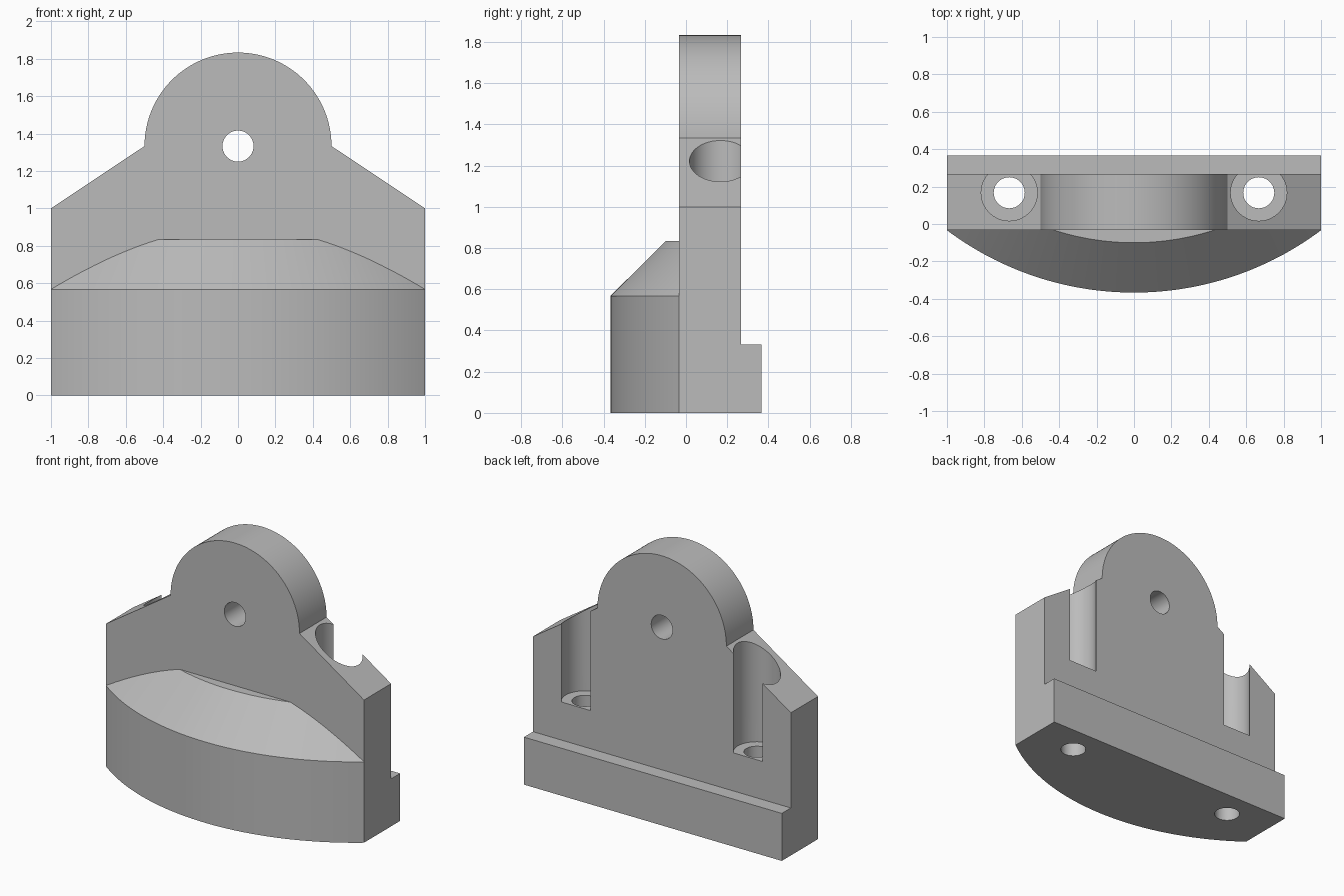
import bpy, bmesh
from math import sin, cos, pi, asin, radians
from mathutils import Matrix, Vector

cube = bpy.data.objects.get("Cube")
if cube:
    bpy.data.objects.remove(cube, do_unlink=True)

grey = bpy.data.materials.new("plain grey")
grey.use_nodes = True
grey.diffuse_color = (0.5, 0.5, 0.5, 1)
grey.node_tree.nodes["Principled BSDF"].inputs["Base Color"].default_value = grey.diffuse_color

FRONT, BACK = -0.033, 0.267      # faces of the upright plate
EYE_Z, EYE_R = 1.333, 0.5        # rounded top
HOLE_R = 0.083


def finish(name, bm):
    bmesh.ops.recalc_face_normals(bm, faces=bm.faces)
    mesh = bpy.data.meshes.new(name)
    bm.to_mesh(mesh)
    bm.free()
    mesh.materials.append(grey)
    obj = bpy.data.objects.new(name, mesh)
    bpy.context.collection.objects.link(obj)
    return obj


def extruded(name, points, offset):
    bm = bmesh.new()
    face = bm.faces.new([bm.verts.new(p) for p in points])
    grown = bmesh.ops.extrude_face_region(bm, geom=[face])["geom"]
    bmesh.ops.translate(bm, vec=offset, verts=[v for v in grown if isinstance(v, bmesh.types.BMVert)])
    return finish(name, bm)


def cylinder(name, radius, start, end):
    start, end = Vector(start), Vector(end)
    axis = end - start
    turn = axis.to_track_quat('Z', 'Y').to_matrix().to_4x4()
    bm = bmesh.new()
    bmesh.ops.create_cone(bm, cap_ends=True, segments=64, radius1=radius, radius2=radius,
                          depth=axis.length, matrix=Matrix.Translation((start + end) / 2) @ turn)
    return finish(name, bm)


def combine(target, tool, operation):
    mod = target.modifiers.new(tool.name, 'BOOLEAN')
    mod.operation, mod.object, mod.solver = operation, tool, 'EXACT'
    bpy.context.view_layer.objects.active = target
    bpy.ops.object.modifier_apply(modifier=mod.name)
    bpy.data.objects.remove(tool, do_unlink=True)


# Upright plate with sloped shoulders and a round top
arc = [(EYE_R * cos(pi * i / 64), FRONT, EYE_Z + EYE_R * sin(pi * i / 64)) for i in range(65)]
outline = [(-1, FRONT, 0), (1, FRONT, 0), (1, FRONT, 1)] + arc + [(-1, FRONT, 1)]
bracket = extruded("mounting_bracket", outline, (0, BACK - FRONT, 0))

# Rear foot strip, overlapping the plate
foot = extruded("rear_foot", [(-1, 0.1, 0), (1, 0.1, 0), (1, 0.367, 0), (-1, 0.367, 0)], (0, 0, 0.333))
combine(bracket, foot, 'UNION')

# Bowed front with a conical bevel, swept about a vertical axis behind the plate
AXIS_Y, STEPS = 1.3, 64
HALF = asin(0.6)
profile = [(1.3, 0), (1.6667, 0), (1.6667, 0.567), (1.4, 0.833), (1.3, 0.833)]
bm = bmesh.new()
rings = []
for i in range(STEPS + 1):
    a = HALF * (2 * i / STEPS - 1)
    rings.append([bm.verts.new((r * sin(a), AXIS_Y - r * cos(a), z)) for r, z in profile])
for a, b in zip(rings, rings[1:]):
    for k in range(len(profile)):
        n = (k + 1) % len(profile)
        bm.faces.new((a[k], a[n], b[n], b[k]))
bm.faces.new(rings[0])
bm.faces.new(rings[-1])
combine(bracket, finish("bowed_front", bm), 'UNION')

# Pivot hole through the round top
combine(bracket, cylinder("pivot_hole", HOLE_R, (0, -1, EYE_Z), (0, 1, EYE_Z)), 'DIFFERENCE')

# Vertical screw holes with open pockets for the heads
for x in (-0.667, 0.667):
    combine(bracket, cylinder("head_pocket", 0.15, (x, 0.167, 0.6), (x, 0.167, 2)), 'DIFFERENCE')
    combine(bracket, cylinder("screw_hole", HOLE_R, (x, 0.167, -0.5), (x, 0.167, 1)), 'DIFFERENCE')

# Smooth curved walls, crisp edges
bpy.ops.object.select_all(action='DESELECT')
bracket.select_set(True)
bpy.context.view_layer.objects.active = bracket
bpy.ops.object.shade_smooth_by_angle(angle=radians(25))
